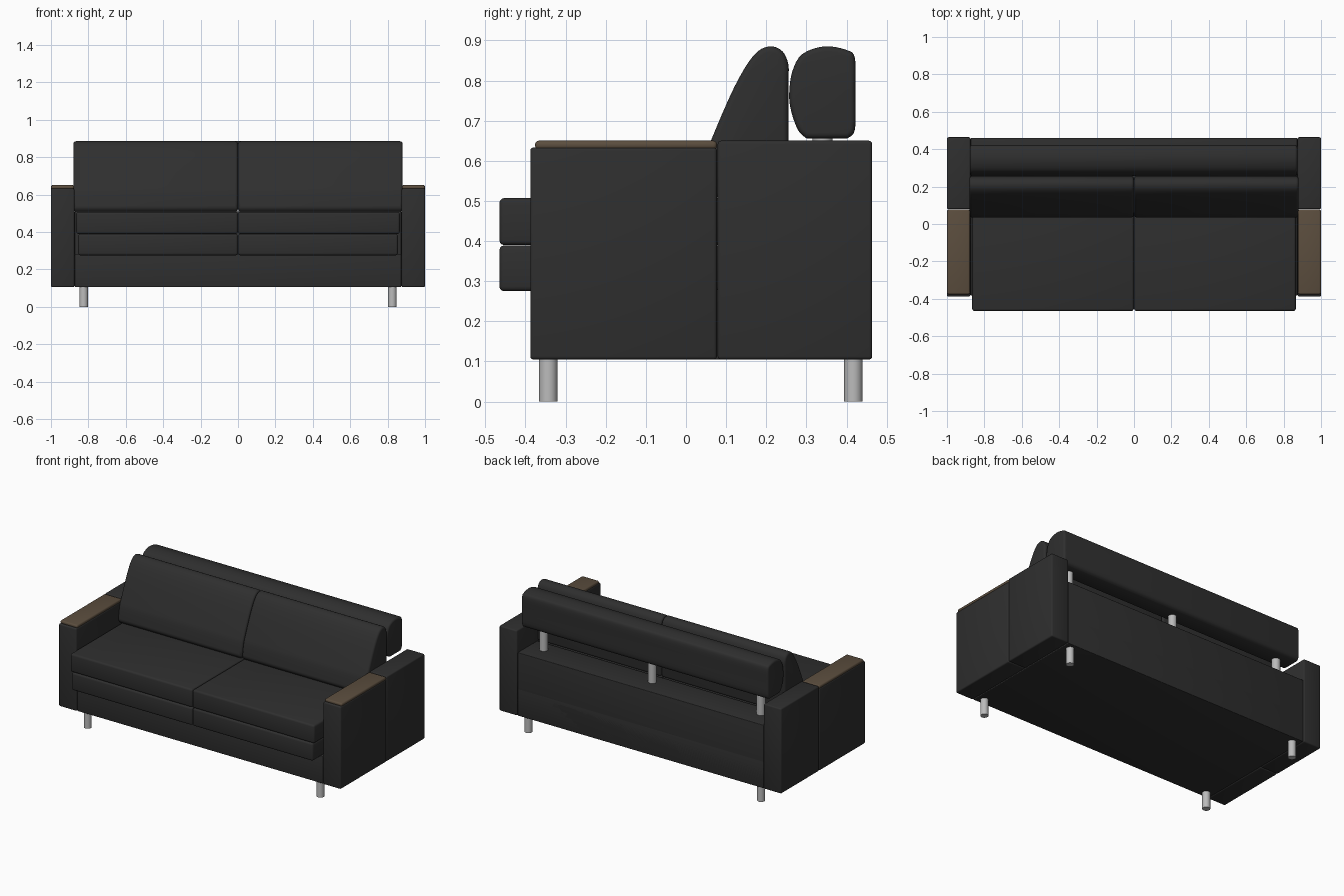
import bpy, bmesh
from mathutils import Vector

if "Cube" in bpy.data.objects:
    bpy.data.objects.remove(bpy.data.objects["Cube"])


def material(name, rgb):
    m = bpy.data.materials.new(name)
    m.diffuse_color = (*rgb, 1)
    m.use_nodes = True
    m.node_tree.nodes["Principled BSDF"].inputs["Base Color"].default_value = m.diffuse_color
    return m


leather = material("dark_leather", (0.028, 0.028, 0.028))
wood = material("brown_wood", (0.105, 0.075, 0.048))
steel = material("steel", (0.5, 0.5, 0.5))


def finish(bm, name, mat, bevel=0, segments=3):
    bmesh.ops.recalc_face_normals(bm, faces=bm.faces)
    me = bpy.data.meshes.new(name)
    bm.to_mesh(me)
    bm.free()
    me.materials.append(mat)
    ob = bpy.data.objects.new(name, me)
    bpy.context.collection.objects.link(ob)
    if bevel:
        b = ob.modifiers.new("bevel", 'BEVEL')
        b.width, b.segments = bevel, segments
        b.limit_method, b.angle_limit = 'ANGLE', 0.9
    bpy.ops.object.select_all(action='DESELECT')
    ob.select_set(True)
    bpy.context.view_layer.objects.active = ob
    if bevel:
        bpy.ops.object.modifier_apply(modifier="bevel")
    bpy.ops.object.shade_smooth_by_angle(angle=0.7)
    return ob


def box(name, x, y, z, mat=leather, bevel=0.008):
    bm = bmesh.new()
    bmesh.ops.create_cube(bm, size=1)
    for v in bm.verts:
        v.co = [a[0] + (c + 0.5) * (a[1] - a[0]) for c, a in zip(v.co, (x, y, z))]
    return finish(bm, name, mat, bevel)


def cylinder(name, x, y, z0, z1, r):
    bm = bmesh.new()
    bmesh.ops.create_cone(bm, cap_ends=True, segments=32, radius1=r, radius2=r, depth=z1 - z0)
    bmesh.ops.translate(bm, verts=bm.verts, vec=(x, y, (z0 + z1) / 2))
    return finish(bm, name, steel)


def smooth_path(pts, steps=4):
    # Catmull-Rom curve through the points, ends kept as corners
    p = [Vector(q) for q in pts]
    p = [p[0]] + p + [p[-1]]
    out = []
    for a, b, c, d in zip(p, p[1:], p[2:], p[3:]):
        for i in range(steps):
            t = i / steps
            out.append(0.5 * (2 * b + (c - a) * t + (2 * a - 5 * b + 4 * c - d) * t * t
                              + (3 * b - a - 3 * c + d) * t ** 3))
    return out + [p[-1]]


def extrude_x(name, outline, x0, x1, bevel):
    bm = bmesh.new()
    f = bm.faces.new([bm.verts.new((x0, q.x, q.y)) for q in outline])
    r = bmesh.ops.extrude_face_region(bm, geom=[f])
    verts = [g for g in r["geom"] if isinstance(g, bmesh.types.BMVert)]
    bmesh.ops.translate(bm, verts=verts, vec=(x1 - x0, 0, 0))
    return finish(bm, name, leather, bevel, 4)


# Base frame and rear ledge carrying the headrest posts
box("base_frame", (-0.873, 0.873), (-0.383, 0.46), (0.105, 0.28), bevel=0.004)
box("rear_panel", (-0.873, 0.873), (0.26, 0.46), (0.107, 0.51), bevel=0.004)

back_profile = smooth_path([(0.033, 0.525), (0.045, 0.6), (0.062, 0.65), (0.12, 0.783),
                            (0.168, 0.862), (0.207, 0.885), (0.24, 0.873),
                            (0.255, 0.84), (0.255, 0.8)])
back_profile += [Vector((0.255, 0.508)), Vector((0.05, 0.508))]

for s, side in ((-1, "left"), (1, "right")):
    def span(a, b):
        return sorted((s * a, s * b))

    # Arms: front half with wooden cap, taller rear half
    box(f"{side}_front_arm", span(0.875, 1), (-0.388, 0.077), (0.105, 0.633))
    box(f"{side}_arm_cap", span(0.877, 0.999), (-0.376, 0.077), (0.628, 0.65), wood, 0.009)
    box(f"{side}_rear_arm", span(0.875, 1), (0.079, 0.464), (0.105, 0.65))

    # Two layers of seat cushion and a wedge back cushion
    box(f"{side}_lower_cushion", span(0.001, 0.855), (-0.465, 0.255), (0.275, 0.389), bevel=0.012)
    box(f"{side}_seat_cushion", span(0.001, 0.865), (-0.465, 0.255), (0.39, 0.507), bevel=0.012)
    extrude_x(f"{side}_back_cushion", back_profile, *span(0.001, 0.88), 0.02)

    # Legs
    for y, end in ((-0.343, "front"), (0.417, "rear")):
        cylinder(f"{side}_{end}_leg", s * 0.825, y, 0, 0.11, 0.023)

# Headrest bolster on three posts
bolster = smooth_path([(0.3, 0.656), (0.28, 0.675), (0.263, 0.72), (0.257, 0.765), (0.265, 0.823),
                       (0.29, 0.866), (0.345, 0.885), (0.4, 0.876), (0.421, 0.855),
                       (0.422, 0.77), (0.421, 0.678), (0.402, 0.656)])
extrude_x("headrest", bolster, -0.877, 0.873, 0.022)
for i, x in enumerate((-0.77, 0, 0.77)):
    cylinder(f"headrest_post_{i + 1}", x, 0.34, 0.5, 0.67, 0.025)
